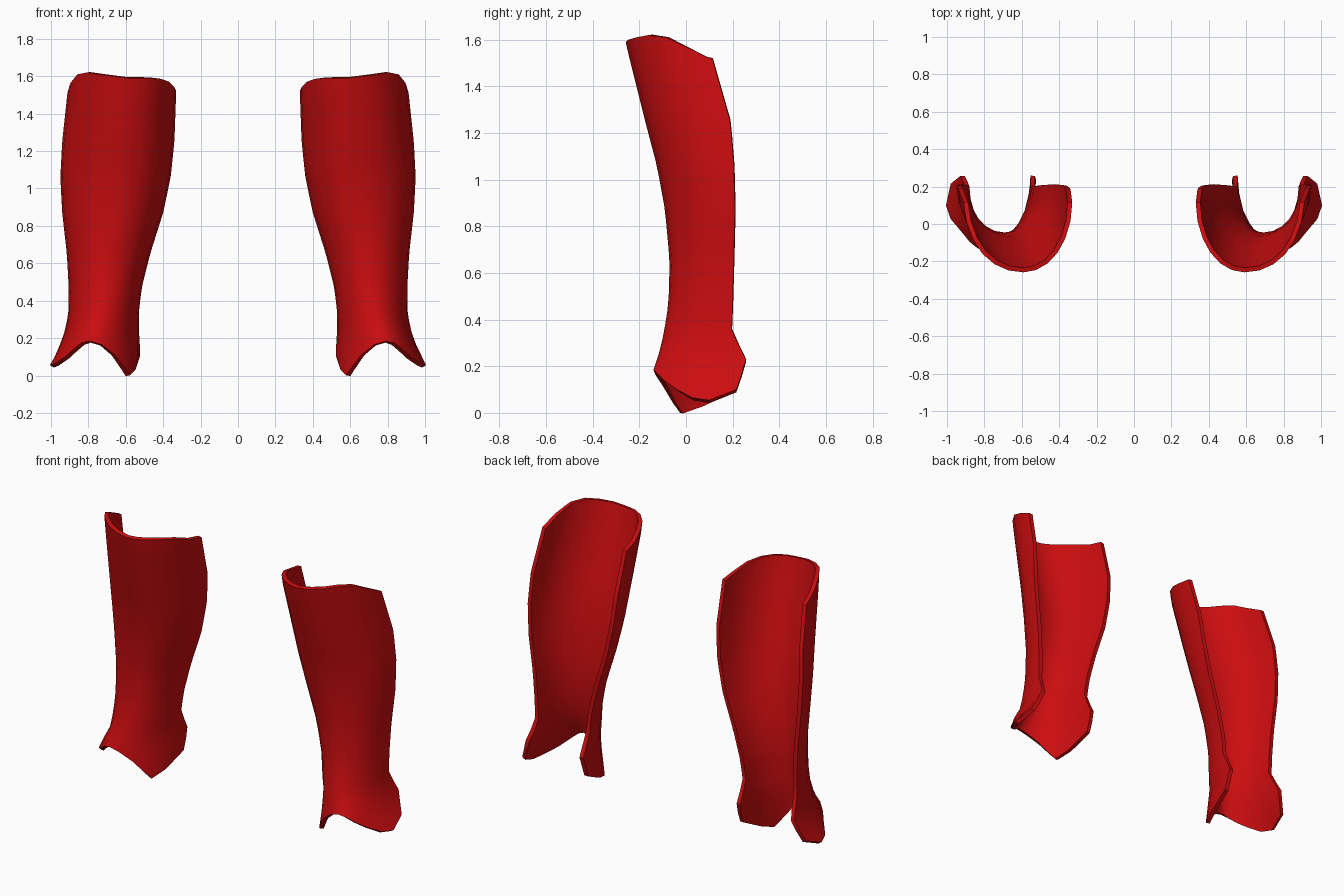
import bpy
import bmesh
import math

cube = bpy.data.objects.get("Cube")
if cube:
    bpy.data.objects.remove(cube, do_unlink=True)

red = bpy.data.materials.new("deep_red")
red.use_nodes = True
colour = (0.6, 0.004, 0.005, 1.0)
red.diffuse_color = colour
red.node_tree.nodes["Principled BSDF"].inputs["Base Color"].default_value = colour

# Shin sections: height, inner x, outer x, front x, front y, back y
SECTIONS = [
    (0.00, 0.55, 1.00, 0.76, -0.15, 0.10),
    (0.06, 0.53, 1.015, 0.78, -0.14, 0.19),
    (0.10, 0.525, 0.98, 0.79, -0.145, 0.215),
    (0.17, 0.525, 0.95, 0.80, -0.145, 0.24),
    (0.24, 0.53, 0.925, 0.76, -0.12, 0.26),
    (0.34, 0.53, 0.905, 0.73, -0.095, 0.195),
    (0.47, 0.515, 0.905, 0.71, -0.075, 0.20),
    (0.65, 0.47, 0.915, 0.69, -0.07, 0.205),
    (0.87, 0.40, 0.94, 0.65, -0.09, 0.21),
    (1.06, 0.36, 0.95, 0.62, -0.125, 0.205),
    (1.25, 0.34, 0.94, 0.61, -0.175, 0.19),
    (1.53, 0.33, 0.91, 0.59, -0.245, 0.11),
    (1.62, 0.335, 0.90, 0.59, -0.265, 0.09),
]
# Rim heights from the inner back edge, round the front, to the outer back edge
BOTTOM = [0.10, 0.03, 0.0, 0.04, 0.11, 0.165, 0.185, 0.175, 0.14, 0.10, 0.065, 0.055, 0.10]
TOP = [1.52, 1.54, 1.57, 1.585, 1.59, 1.59, 1.59, 1.60, 1.61, 1.62, 1.61, 1.565, 1.515]
ROWS = 22
HALF = len(TOP) // 2


def section_at(z):
    for low, high in zip(SECTIONS, SECTIONS[1:]):
        if z <= high[0]:
            f = (z - low[0]) / (high[0] - low[0])
            return [a + (b - a) * f for a, b in zip(low, high)][1:]
    return SECTIONS[-1][1:]


def shell_point(column, z):
    inner, outer, front_x, front_y, back_y = section_at(z)
    angle = (column - HALF) / HALF * math.pi / 2
    reach = outer - front_x if angle > 0 else front_x - inner
    return (front_x + reach * math.sin(angle),
            back_y - (back_y - front_y) * math.cos(angle), z)


def make_greave(name, side):
    bm = bmesh.new()
    grid = []
    for r in range(ROWS + 1):
        row = []
        for c, (low, high) in enumerate(zip(BOTTOM, TOP)):
            x, y, z = shell_point(c, low + (high - low) * r / ROWS)
            row.append(bm.verts.new((x * side, y, z)))
        grid.append(row)
    for below, above in zip(grid, grid[1:]):
        for c in range(2 * HALF):
            quad = [below[c], below[c + 1], above[c + 1], above[c]]
            bm.faces.new(quad if side > 0 else quad[::-1])
    mesh = bpy.data.meshes.new(name)
    bm.to_mesh(mesh)
    bm.free()
    mesh.materials.append(red)
    obj = bpy.data.objects.new(name, mesh)
    bpy.context.collection.objects.link(obj)

    # Plate thickness grows inward from the outer surface
    solid = obj.modifiers.new("plate_thickness", 'SOLIDIFY')
    solid.thickness = 0.025
    solid.offset = -1
    bpy.ops.object.select_all(action='DESELECT')
    obj.select_set(True)
    bpy.context.view_layer.objects.active = obj
    bpy.ops.object.modifier_apply(modifier=solid.name)
    bpy.ops.object.shade_smooth_by_angle(angle=math.radians(40))


make_greave("left_shin_guard", 1)
make_greave("right_shin_guard", -1)
